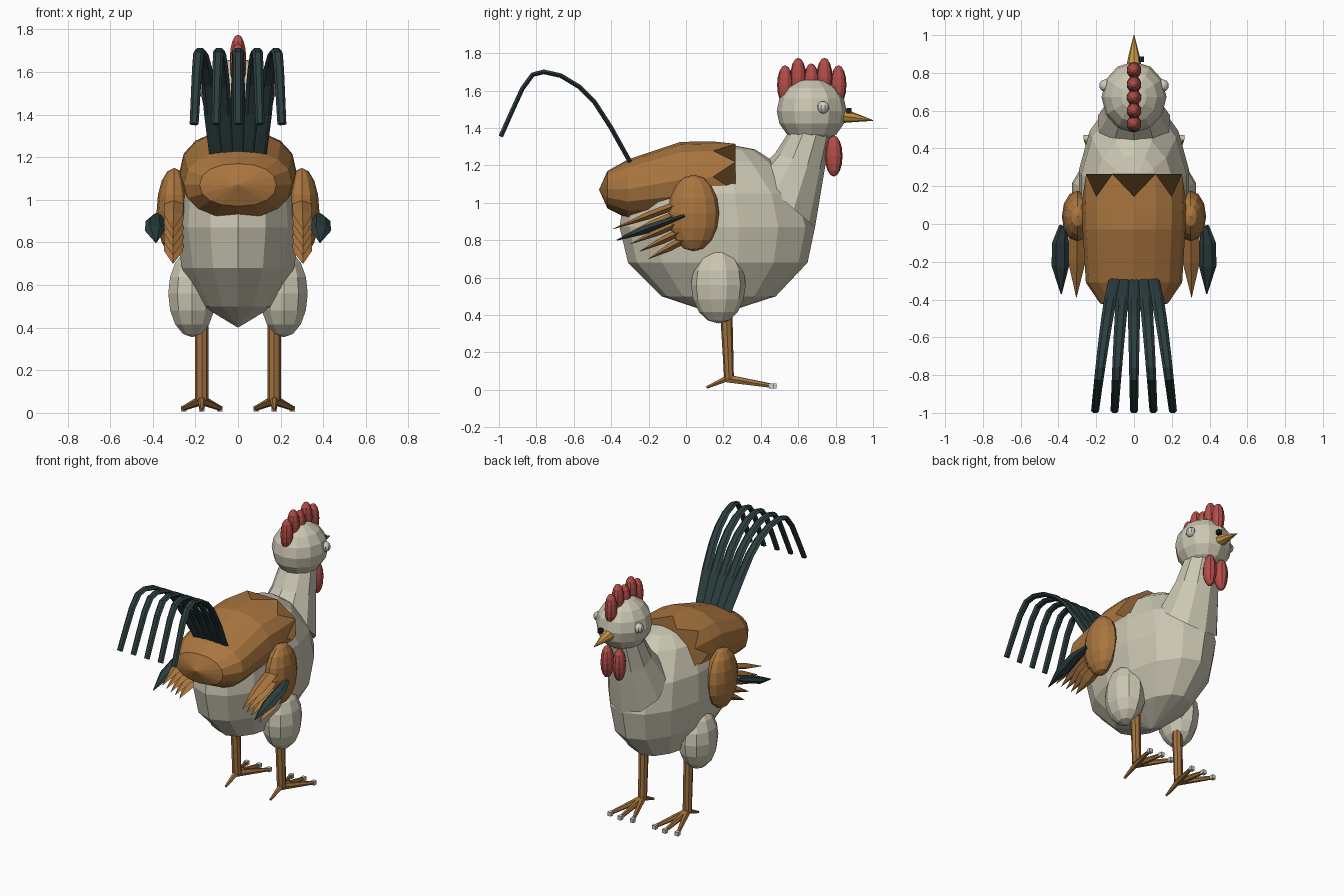
import bpy, bmesh, math
from mathutils import Vector as V

cube = bpy.data.objects.get("Cube")
if cube:
    bpy.data.objects.remove(cube, do_unlink=True)


def material(name, r, g, b):
    m = bpy.data.materials.new(name)
    m.use_nodes = True
    m.diffuse_color = (r, g, b, 1)
    m.node_tree.nodes["Principled BSDF"].inputs["Base Color"].default_value = (r, g, b, 1)
    return m


CREAM = material("cream plumage", .60, .57, .45)
BROWN = material("copper plumage", .40, .18, .05)
TEAL = material("dark teal plumage", .025, .048, .05)
RED = material("red skin", .45, .075, .065)
HORN = material("yellow beak", .58, .31, .06)
LEG = material("leg orange", .36, .17, .05)
WHITE = material("pale eye and claw", .62, .60, .53)
BLACK = material("black", .012, .014, .015)


def finish(name, bm, mat):
    bmesh.ops.remove_doubles(bm, verts=bm.verts, dist=1e-5)
    bmesh.ops.recalc_face_normals(bm, faces=bm.faces)
    mesh = bpy.data.meshes.new(name)
    bm.to_mesh(mesh)
    bm.free()
    mesh.materials.append(mat)
    ob = bpy.data.objects.new(name, mesh)
    bpy.context.collection.objects.link(ob)
    return ob


def loft(name, mat, rings, n=12, power=1.0, tweak=None):
    """Skin rings given as (centre, u axis, v axis); tweak moves single ring points."""
    bm = bmesh.new()

    def bend(t):
        return math.copysign(abs(t) ** power, t) if abs(t) > 1e-6 else 0
    loops = []
    for k, (c, u, v) in enumerate(rings):
        loop = []
        for i in range(n):
            a = 2 * math.pi * i / n
            p = V(c) + V(u) * bend(math.cos(a)) + V(v) * bend(math.sin(a))
            loop.append(bm.verts.new(tweak(k, i, p) if tweak else p))
        loops.append(loop)
    for a, b in zip(loops, loops[1:]):
        for i in range(n):
            j = (i + 1) % n
            bm.faces.new((a[i], a[j], b[j], b[i]))
    bm.faces.new(loops[0])
    bm.faces.new(loops[-1])
    bmesh.ops.dissolve_degenerate(bm, dist=1e-5, edges=bm.edges)
    return finish(name, bm, mat)


def ball(name, mat, centre, radii, seg=12, rings=8):
    bm = bmesh.new()
    bmesh.ops.create_uvsphere(bm, u_segments=seg, v_segments=rings, radius=1)
    bmesh.ops.scale(bm, vec=radii, verts=bm.verts)
    bmesh.ops.translate(bm, vec=centre, verts=bm.verts)
    return finish(name, bm, mat)


def block(name, mat, centre, size):
    bm = bmesh.new()
    bmesh.ops.create_cube(bm, size=size)
    bmesh.ops.translate(bm, vec=centre, verts=bm.verts)
    return finish(name, bm, mat)


def strip(name, mat, path, widths, thicks, n=4):
    """Tapered stem along a path, with separate side and up half-widths."""
    pts = [V(p) for p in path]
    rings = []
    for k, p in enumerate(pts):
        d = (pts[min(k + 1, len(pts) - 1)] - pts[max(k - 1, 0)]).normalized()
        side = V((1, 0, 0))
        side = (side - d * side.dot(d)).normalized()
        rings.append((p, side * widths[k], d.cross(side) * thicks[k]))
    return loft(name, mat, rings, n)


# Body: horizontal rings as height, back, front, half width
BODY = [(.40, .17, .17, 0), (.50, -.13, .48, .17), (.68, -.31, .65, .27),
        (.87, -.355, .69, .30), (1.05, -.33, .64, .285), (1.22, -.18, .47, .215),
        (1.285, -.03, .37, .13), (1.318, .2, .2, 0)]
loft("body", CREAM, [((0, (a + b) / 2, z), (0, (b - a) / 2, 0), (w, 0, 0))
                     for z, a, b, w in BODY], 14)

# Neck and head
loft("neck", CREAM, [((0, .525, 1.01), (0, .165, -.14), (.20, 0, 0)),
                     ((0, .61, 1.22), (0, .13, -.05), (.145, 0, 0)),
                     ((0, .665, 1.38), (0, .115, 0), (.12, 0, 0))], 10)
ball("head", CREAM, (0, .672, 1.49), (.172, .187, .175))

# Copper saddle: upright rings as position, bottom, top, half width
SADDLE = [(.20, .95, 1.328, .272), (.08, .93, 1.328, .275), (-.03, .92, 1.325, .272),
          (-.31, .915, 1.232, .255), (-.42, .97, 1.17, .18), (-.465, 1.07, 1.07, 0)]


def ragged(k, i, p):
    if k == 0:
        p.y += .065 if i % 2 else -.055
    return p


loft("saddle_feathers", BROWN, [((0, y, (a + b) / 2), (0, 0, (b - a) / 2), (w, 0, 0))
                                for y, a, b, w in SADDLE], 16, .9, ragged)

# Comb and beak
for k, (y, z) in enumerate([(.53, 1.63), (.60, 1.67), (.67, 1.64), (.74, 1.67), (.815, 1.63)]):
    ball(f"comb_{k + 1}", RED, (0, y, z), (.04, .043, .105), 10)
strip("beak", HORN, [(0, .83, 1.465), (0, .90, 1.456), (0, 1, 1.44)],
      (.042, .027, .002), (.04, .025, .002), 8)
block("pupil", BLACK, (.04, .872, 1.492), .028)

# Tail feathers, arching up and over
ARCH = [(-.30, 1.22), (-.40, 1.40), (-.49, 1.54), (-.57, 1.62), (-.67, 1.68),
        (-.76, 1.70), (-.82, 1.685), (-.875, 1.61), (-.93, 1.49), (-.99, 1.355)]
for k in range(-2, 3):
    path, wide = [], []
    for y, z in ARCH:
        t = (-.30 - y) / .69
        path.append((k * (.05 + .053 * t ** .75), y, z))
        wide.append(.036 - .015 * t)
    strip(f"tail_feather_{k + 3}", TEAL, path, wide, [.014] * len(ARCH), 6)

for s, side in ((1, "left"), (-1, "right")):
    # Face
    ball(f"{side}_eye", WHITE, (s * .152, .733, 1.51), (.033, .033, .033), 10)
    ball(f"{side}_wattle", RED, (s * .046, .79, 1.25), (.042, .047, .11), 10)

    # Wing with its fan of flight feathers
    ball(f"{side}_wing", BROWN, (s * .30, .04, .945), (.082, .137, .205))
    for k in range(5):
        t = k / 4
        tip = (s * .305, -.39 + .19 * t, .86 - .16 * t)
        root = (s * .30, -.02 + .04 * t, 1.0 - .18 * t)
        mid = V(root).lerp(V(tip), .5)
        strip(f"{side}_wing_feather_{k + 1}", BROWN, [root, mid, tip],
              (.045, .045, .001), (.022, .02, .001))
    strip(f"{side}_dark_feather", TEAL,
          [(s * .375, -.01, .93), (s * .39, -.10, .90), (s * .39, -.22, .855), (s * .385, -.37, .80)],
          (.022, .043, .047, .003), (.008, .02, .026, .003), 6)

    # Thigh, shank and toes
    ball(f"{side}_thigh", CREAM, (s * .215, .173, .56), (.118, .146, .205), 10)
    strip(f"{side}_shank", LEG, [(s * .17, .215, .42), (s * .17, .23, .06)],
          (.031, .031), (.033, .026), 8)
    ankle = (s * .17, .225, .06)
    for k, dx in enumerate((-.085, 0, .085)):
        tip = (s * .17 + dx, .45 + (.012 if dx == 0 else 0), .022)
        strip(f"{side}_toe_{k + 1}", LEG, [ankle, tip], (.022, .012), (.024, .012), 6)
        block(f"{side}_claw_{k + 1}", WHITE, (tip[0], tip[1] + .008, .02), .026)
    strip(f"{side}_back_toe", LEG, [(s * .17, .24, .07), (s * .17, .11, .012)],
          (.022, .008), (.02, .008), 6)
